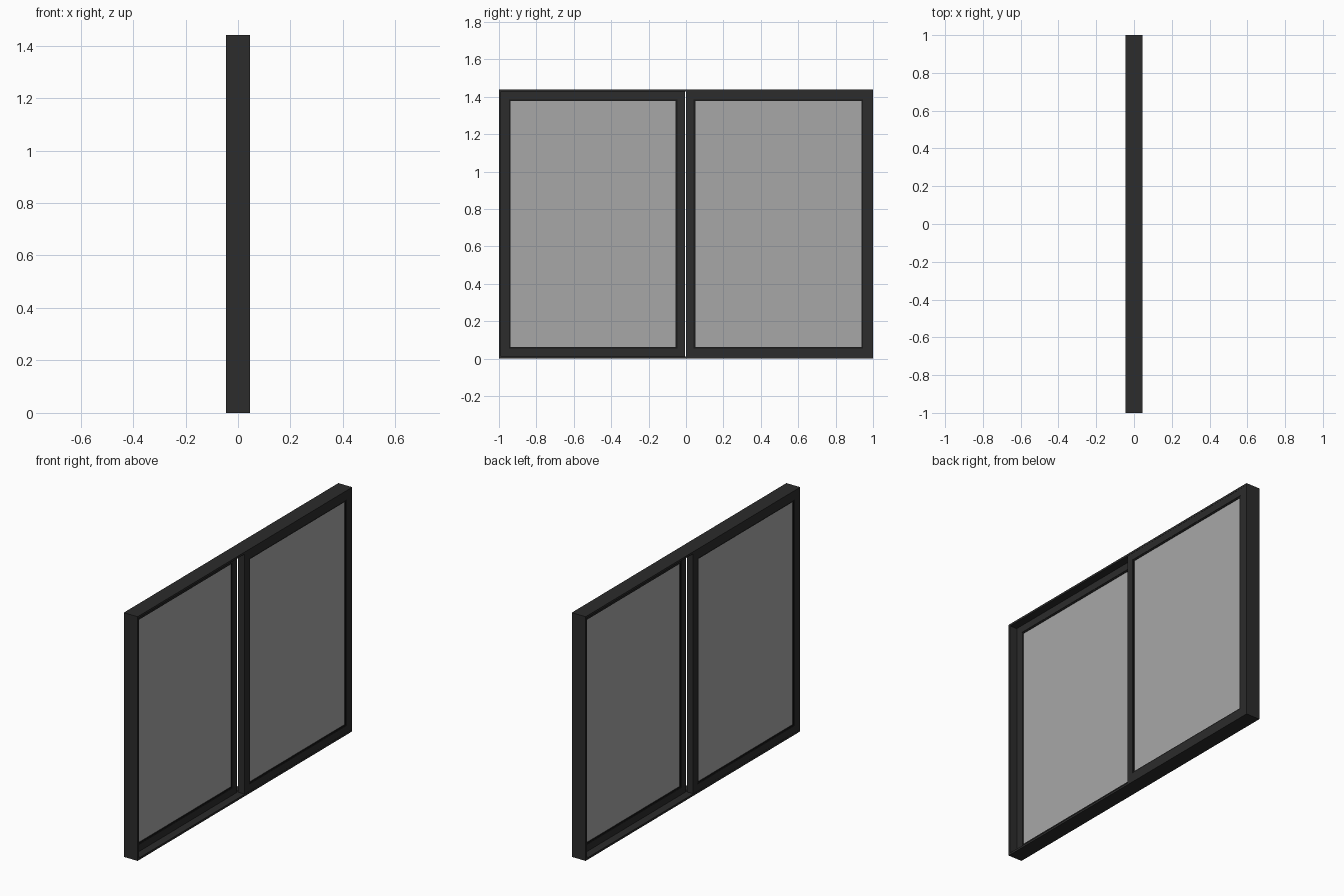
import bpy, bmesh

if "Cube" in bpy.data.objects:
    bpy.data.objects.remove(bpy.data.objects["Cube"])


def material(name, rgba):
    m = bpy.data.materials.new(name)
    m.diffuse_color = rgba
    m.use_nodes = True
    m.node_tree.nodes["Principled BSDF"].inputs["Base Color"].default_value = m.diffuse_color
    return m


DARK = material("dark_metal", (0.025, 0.025, 0.025, 1))
RUBBER = material("black_rubber", (0.01, 0.01, 0.01, 1))
GLASS = material("tinted_glass", (0.39, 0.39, 0.39, 0.4))


def finish(name, bm, mat):
    bmesh.ops.recalc_face_normals(bm, faces=bm.faces)
    mesh = bpy.data.meshes.new(name)
    bm.to_mesh(mesh)
    bm.free()
    mesh.materials.append(mat)
    ob = bpy.data.objects.new(name, mesh)
    bpy.context.collection.objects.link(ob)
    return ob


def ring(name, mat, x, y, z, w):
    """Mitred rectangular frame: ranges x, y, z and bar width w."""
    bm = bmesh.new()
    loops = []
    for px, i in ((x[0], 0), (x[1], 0), (x[1], w), (x[0], w)):
        y0, y1, z0, z1 = y[0] + i, y[1] - i, z[0] + i, z[1] - i
        loops.append([bm.verts.new((px, a, b)) for a, b in
                      ((y0, z0), (y1, z0), (y1, z1), (y0, z1))])
    for k in range(4):
        a, b = loops[k], loops[(k + 1) % 4]
        for j in range(4):
            n = (j + 1) % 4
            bm.faces.new((a[j], a[n], b[n], b[j]))
    return finish(name, bm, mat)


def box(name, mat, x, y, z):
    bm = bmesh.new()
    bmesh.ops.create_cube(bm, size=1)
    for v in bm.verts:
        v.co = [r[0] if c < 0 else r[1] for c, r in zip(v.co, (x, y, z))]
    return finish(name, bm, mat)


H = 1.44
# Outer frame
ring("outer_frame", DARK, (-0.045, 0.045), (-1, 1), (0, H), 0.012)

# Two sliding sashes on separate tracks, with gasket and pane
for name, xc, y in (("left", -0.023, (-0.988, -0.0045)),
                    ("right", 0.023, (-0.001, 0.988))):
    z = (0.012, H - 0.012)
    ring(name + "_sash", DARK, (xc - 0.021, xc + 0.021), y, z, 0.042)
    gy, gz = (y[0] + 0.042, y[1] - 0.042), (z[0] + 0.042, z[1] - 0.042)
    ring(name + "_gasket", RUBBER, (xc - 0.019, xc + 0.019), gy, gz, 0.009)
    box(name + "_glass", GLASS, (xc - 0.016, xc + 0.016),
        (gy[0] + 0.009, gy[1] - 0.009), (gz[0] + 0.009, gz[1] - 0.009))
